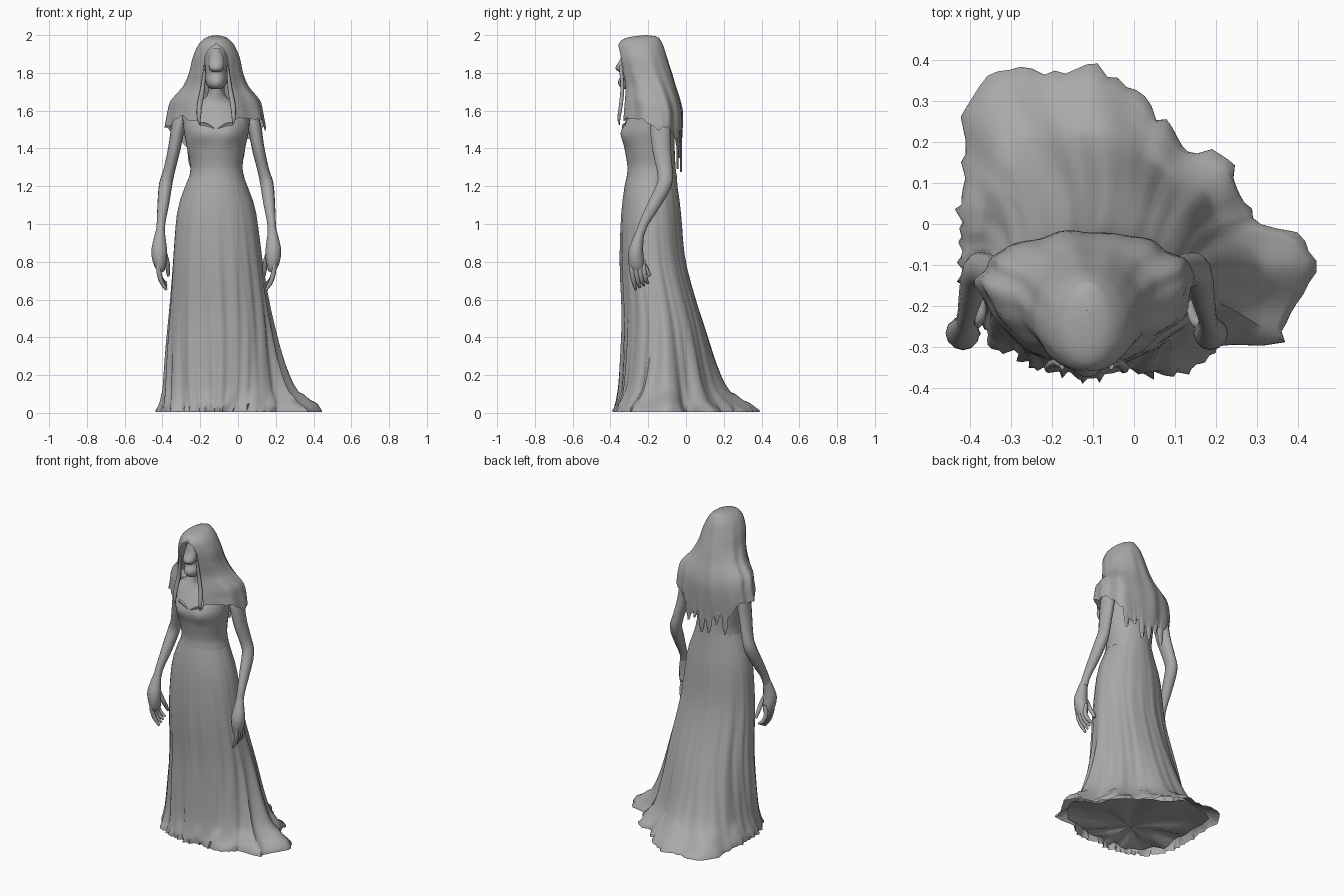
import bpy, bmesh, math, random
from mathutils import Vector

if "Cube" in bpy.data.objects:
    bpy.data.objects.remove(bpy.data.objects["Cube"])

random.seed(4)
CX = -0.115                      # body centre line
grey = bpy.data.materials.new("ash_grey")
grey.diffuse_color = (0.4, 0.4, 0.4, 1)
grey.use_nodes = True
grey.node_tree.nodes["Principled BSDF"].inputs["Base Color"].default_value = grey.diffuse_color


def sample(table, z):
    """Smooth (Hermite) lookup in rows of (key, values...)"""
    z = min(max(z, table[0][0]), table[-1][0])
    i = max(k for k in range(len(table) - 1) if table[k][0] <= z)
    a, b = table[i], table[i + 1]
    p, q = table[max(i - 1, 0)], table[min(i + 2, len(table) - 1)]
    h = b[0] - a[0]
    t = (z - a[0]) / h
    out = []
    for k in range(1, len(a)):
        ma = (b[k] - p[k]) / (b[0] - p[0]) * h
        mb = (q[k] - a[k]) / (q[0] - a[0]) * h
        out.append((2*t**3 - 3*t*t + 1) * a[k] + (t**3 - 2*t*t + t) * ma
                   + (3*t*t - 2*t**3) * b[k] + (t**3 - t*t) * mb)
    return out


def surface(name, rows, closed=True, caps=(False, False), weld=0):
    """Skin a grid of points, optionally wrapped round, capped and welded"""
    bm = bmesh.new()
    grid = [[bm.verts.new(p) for p in row] for row in rows]
    n = len(grid[0])
    for a, b in zip(grid, grid[1:]):
        for j in range(n if closed else n - 1):
            k = (j + 1) % n
            bm.faces.new((a[j], a[k], b[k], b[j]))
    if caps[0]:
        bm.faces.new(grid[0][::-1])
    if caps[1]:
        bm.faces.new(grid[-1])
    if weld:
        bmesh.ops.remove_doubles(bm, verts=bm.verts, dist=weld)
    bmesh.ops.recalc_face_normals(bm, faces=bm.faces)
    me = bpy.data.meshes.new(name)
    bm.to_mesh(me)
    bm.free()
    me.materials.append(grey)
    ob = bpy.data.objects.new(name, me)
    bpy.context.collection.objects.link(ob)
    bpy.ops.object.select_all(action='DESELECT')
    ob.select_set(True)
    bpy.context.view_layer.objects.active = ob
    bpy.ops.object.shade_smooth_by_angle(angle=math.radians(60))
    return ob


def oval_loft(name, table, steps, n, shape=None):
    """Loft of ovals from rows (z, x0, x1, y front, y back)"""
    rows = []
    for i in range(steps + 1):
        z = table[0][0] + (table[-1][0] - table[0][0]) * i / steps
        x0, x1, y0, y1 = sample(table, z)
        row = []
        for j in range(n):
            t = 2 * math.pi * j / n
            p = Vector(((x0+x1)/2 + (x1-x0)/2*math.cos(t), (y0+y1)/2 + (y1-y0)/2*math.sin(t), z))
            row.append(shape(p) if shape else p)
        rows.append(row)
    return surface(name, rows, caps=(True, True))


def tube(name, path, side, n=10):
    """Limb along rows (x, y, z, radius x, radius y); side mirrors it"""
    table = [(i, CX + side * r[0], *r[1:]) for i, r in enumerate(path)]
    rows = []
    for i in range((len(path) - 1) * 3 + 1):
        s = i / 3
        v = sample(table, s)
        d = (Vector(sample(table, s + .1)[:3]) - Vector(sample(table, s - .1)[:3])).normalized()
        ax = (Vector((1, 0, 0)) - d * d.x).normalized()
        ay = d.cross(ax)
        rows.append([Vector(v[:3]) + ax * v[3] * math.cos(2*math.pi*j/n)
                     + ay * v[4] * math.sin(2*math.pi*j/n) for j in range(n)])
    return surface(name, rows, caps=(True, True))


# Skirt: oval column flaring into a lopsided ragged train
column = [(0, -.375, .185, -.33, .10), (.3, -.372, .178, -.335, .095), (.5, -.363, .168, -.335, .072),
          (.8, -.345, .13, -.348, .0), (1.0, -.33, .105, -.345, -.02), (1.1, -.315, .087, -.338, -.03),
          (1.2, -.28, .05, -.325, -.045), (1.27, -.25, .022, -.31, -.05)]
hem = [(.455, -.085), (.41, -.03), (.31, -.005), (.3, .03), (.25, .11), (.19, .185), (.12, .18), (.06, .27),
       (-.01, .34), (-.1, .39), (-.2, .36), (-.33, .375), (-.41, .32), (-.41, .1), (-.425, -.1), (-.4, -.22),
       (-.34, -.295), (-.25, -.34), (-.12, -.38), (-.02, -.36), (.18, -.34), (.22, -.29), (.37, -.29), (.4, -.21)]
polar = sorted((math.atan2(y + .17, x - CX) % (2*math.pi), math.hypot(x - CX, y + .17)) for x, y in hem)
polar = [(polar[-1][0] - 2*math.pi, polar[-1][1])] + polar + [(polar[0][0] + 2*math.pi, polar[0][1])]
spread = [(0, 1), (.015, 1), (.04, .78), (.08, .6), (.15, .4), (.3, .19), (.5, .04), (.7, 0), (1.3, 0)]


def hem_radius(t):
    for (a, ra), (b, rb) in zip(polar, polar[1:]):
        if a <= t <= b:
            return ra + (rb - ra) * (t - a) / (b - a)


heights = [.006, .015, .03, .05, .08, .11, .15, .2, .26] + [.33 + .0723 * i for i in range(14)]
N = 132
jag = [random.uniform(-.018, .01) for _ in range(N)]
rows = []
for z in heights:
    x0, x1, y0, y1 = sample(column, z)
    w = sample(spread, z)[0]
    amp = .011 * max(0, 1.1 - z) ** 1.5 + .001
    row = []
    for j in range(N):
        t = 2 * math.pi * j / N
        d = Vector((math.cos(t), math.sin(t), 0))
        base = Vector(((x0 + x1)/2 + (x1 - x0)/2 * d.x, (y0 + y1)/2 + (y1 - y0)/2 * d.y, z))
        foot = Vector((CX, -.17, z)) + d * (hem_radius(t) + jag[j] * (w > .9))
        fold = (math.sin(11*t + 1.2*z) * (.6 + .5*math.sin(3*t + 1)) + .6*math.sin(19*t - 2*z + 1)
                * (.6 + .6*math.sin(2*t + 5*z)) + .5*math.sin(31*t + 3*z) * math.sin(5*t))
        p = base.lerp(foot, w) + d * amp * (fold - .2) * (1 - .6*w)
        p.z += .010 * (1 + math.sin(13*t)) * (1 if .02 < z < .1 else 0)
        row.append(p)
    rows.append(row)
surface("skirt", rows)

# Crumpled cloth gathered underneath the skirt
under = []
for f, lift in ((.86, .03), (.7, .035), (.5, .045), (.3, .055), (.12, .06), (.01, .06)):
    row = []
    for j in range(48):
        t = 2 * math.pi * j / 48
        r = hem_radius(t) * f
        row.append((CX + r * math.cos(t), -.17 + r * math.sin(t),
                    lift + .012 * f * (math.sin(7*t + 2*f) + math.sin(11*t - 5*f))))
    under.append(row)
surface("under_hem", under)


# Bodice, shoulders and neck with a shaped bust
def bust(p):
    for s in (-1, 1):
        r2 = ((p.x - CX - s*.07) / .055)**2 + ((p.z - 1.475) / .05)**2
        if p.y < -.2:
            p.y -= .02 * math.exp(-r2)
    return p


oval_loft("bodice", [(1.24, -.26, .035, -.315, -.05), (1.3, -.252, .024, -.31, -.055),
                     (1.4, -.27, .038, -.325, -.06), (1.48, -.285, .055, -.335, -.06),
                     (1.53, -.29, .06, -.325, -.06), (1.59, -.29, .06, -.29, -.07),
                     (1.64, -.22, -.01, -.26, -.09), (1.68, -.165, -.065, -.26, -.13),
                     (1.76, -.16, -.07, -.27, -.15)], 30, 40, bust)

# Sweetheart neckline, a thin lip on the bust
band = []
for i in range(21):
    s = -1 + i / 10
    x = s * .085
    z = 1.5 + .034 * abs(math.sin(s * math.pi * .55))
    y = -.196 - .136 * math.sqrt(1 - (x / .173)**2)
    y -= .02 * math.exp(-((abs(x) - .07) / .055)**2 - ((z - 1.475) / .05)**2)
    band.append([(CX + x, y + .008, z + .004), (CX + x, y - .003, z), (CX + x, y + .004, z - .025)])
surface("neckline", band, closed=False)

# Head with sunken face, broad nose ridge and jaw
oval_loft("head", [(1.715, CX - .03, CX + .03, -.335, -.22), (1.735, CX - .05, CX + .05, -.357, -.18),
                   (1.765, CX - .058, CX + .058, -.357, -.15), (1.79, CX - .06, CX + .06, -.34, -.14),
                   (1.83, CX - .062, CX + .062, -.342, -.13), (1.88, CX - .065, CX + .065, -.335, -.13),
                   (1.93, CX - .06, CX + .06, -.325, -.14), (1.97, CX - .035, CX + .035, -.28, -.17)], 22, 24)
oval_loft("nose", [(1.805, CX - .022, CX + .022, -.355, -.3), (1.82, CX - .038, CX + .038, -.374, -.29),
                   (1.838, CX - .04, CX + .04, -.37, -.29), (1.87, CX - .04, CX + .04, -.35, -.29),
                   (1.93, CX - .025, CX + .025, -.335, -.28)], 10, 18)

# Veil: open-fronted hood draping over the shoulders to a torn edge
# rows: z, half width, y front, y back, half opening
drape = [(1.3, .2, -.33, -.035, .1), (1.45, .25, -.35, -.022, .1), (1.5, .263, -.36, -.02, .1),
         (1.55, .257, -.362, -.018, .095), (1.6, .248, -.358, -.02, .09), (1.65, .236, -.345, -.03, .08),
         (1.69, .205, -.338, -.042, .07), (1.73, .172, -.336, -.055, .067), (1.8, .143, -.345, -.075, .062),
         (1.88, .125, -.36, -.1, .06), (1.93, .105, -.362, -.115, .035), (1.955, .09, -.355, -.125, 0),
         (1.98, .065, -.33, -.14, 0), (1.993, .04, -.28, -.155, 0), (2.0, .001, -.211, -.209, 0)]
edge = [(0, 1.37), (.2, 1.39), (.3, 1.43), (.4, 1.5), (.6, 1.5), (.72, 1.53), (.85, 1.56), (1, 1.54)]
M, R = 84, 36
rows = []
for i in range(R + 1):
    row = []
    for j in range(M + 1):
        u = -1 + 2 * j / M
        low = sample(edge, abs(u))[0]
        tear = abs(math.sin(14*u + .6)) + .6 * abs(math.sin(31*u))
        low += (.055 if abs(u) < .32 else .02) * (tear - .8)
        z = 2 - (2 - low) * (i / R) ** 1.35
        rx, y0, y1, gap = sample(drape, z)
        ratio = min(1, max(0, gap / rx)) if z < 1.955 else 0
        blend = min(1, max(0, (1.8 - z) / .2))
        power = 1 + .5 * blend
        a = u * (math.pi - math.asin(ratio ** (1 / power)))
        s, c = math.sin(a), math.cos(a)
        if c < 0:
            s = math.copysign(abs(s) ** power, s)
        grow = min(1, (2 - z) * 2.5)
        k = 1 + (.025 * math.sin(23*u + 2*z) + .018 * math.sin(37*u - 5*z)) * grow * (1 - u**8)
        mid = (y0 + y1) / 2 + .05 * blend
        row.append((CX + rx * s * k, mid + (y1 - mid if c > 0 else mid - y0) * c * k, z))
    rows.append(row)
surface("veil", rows, closed=False, weld=.0015)

# Narrow locks edging the veil's opening
for s in (-1, 1):
    tube("front_lock", [(.06, -.345, 1.84, .006, .01), (.072, -.337, 1.72, .012, .01),
                        (.088, -.345, 1.63, .014, .01), (.092, -.355, 1.56, .01, .008),
                        (.088, -.352, 1.525, .003, .003)], s, 8)

# Torn strands hanging from the veil's back
for i in range(6):
    x = CX - .13 + .052 * i
    y = -.032 - 1.1 * (x - CX)**2
    L = 1.27 + .09 * random.random()
    surface("strand", [[(x - w, y, z), (x, y + .012, z), (x + w, y, z)]
                       for w, z in ((.026, 1.5), (.025, 1.42), (.018, L + .04), (.005, L))], closed=False)

# Arms and hands, mirrored on the centre line
for s, tag in ((-1, "left"), (1, "right")):
    tube(tag + "_arm", [(.165, -.14, 1.62, .04, .045), (.2, -.137, 1.52, .037, .055),
                        (.222, -.13, 1.4, .033, .05), (.25, -.112, 1.28, .031, .042),
                        (.268, -.115, 1.21, .035, .04), (.28, -.165, 1.11, .031, .035),
                        (.292, -.22, 1.01, .023, .026), (.296, -.243, .95, .024, .024)], s, 14)
    tube(tag + "_palm", [(.296, -.24, .97, .022, .02), (.3, -.255, .91, .034, .03),
                         (.302, -.266, .85, .042, .04), (.298, -.262, .79, .034, .042),
                         (.292, -.25, .755, .02, .036)], s, 12)
    for k in range(4):
        y = -.29 + .021 * k
        tube(tag + "_finger", [(.306 - .004*k, y, .81, .013, .013), (.304, y + .004, .75, .013, .013),
                               (.29, y + .014, .695 + .004*k, .012, .012),
                               (.264, y + .024, .652 + .012*k, .007, .007)], s, 8)
    tube(tag + "_thumb", [(.285, -.25, .87, .015, .015), (.264, -.235, .81, .014, .014),
                          (.256, -.21, .76, .012, .012), (.254, -.19, .725, .007, .007)], s, 8)
